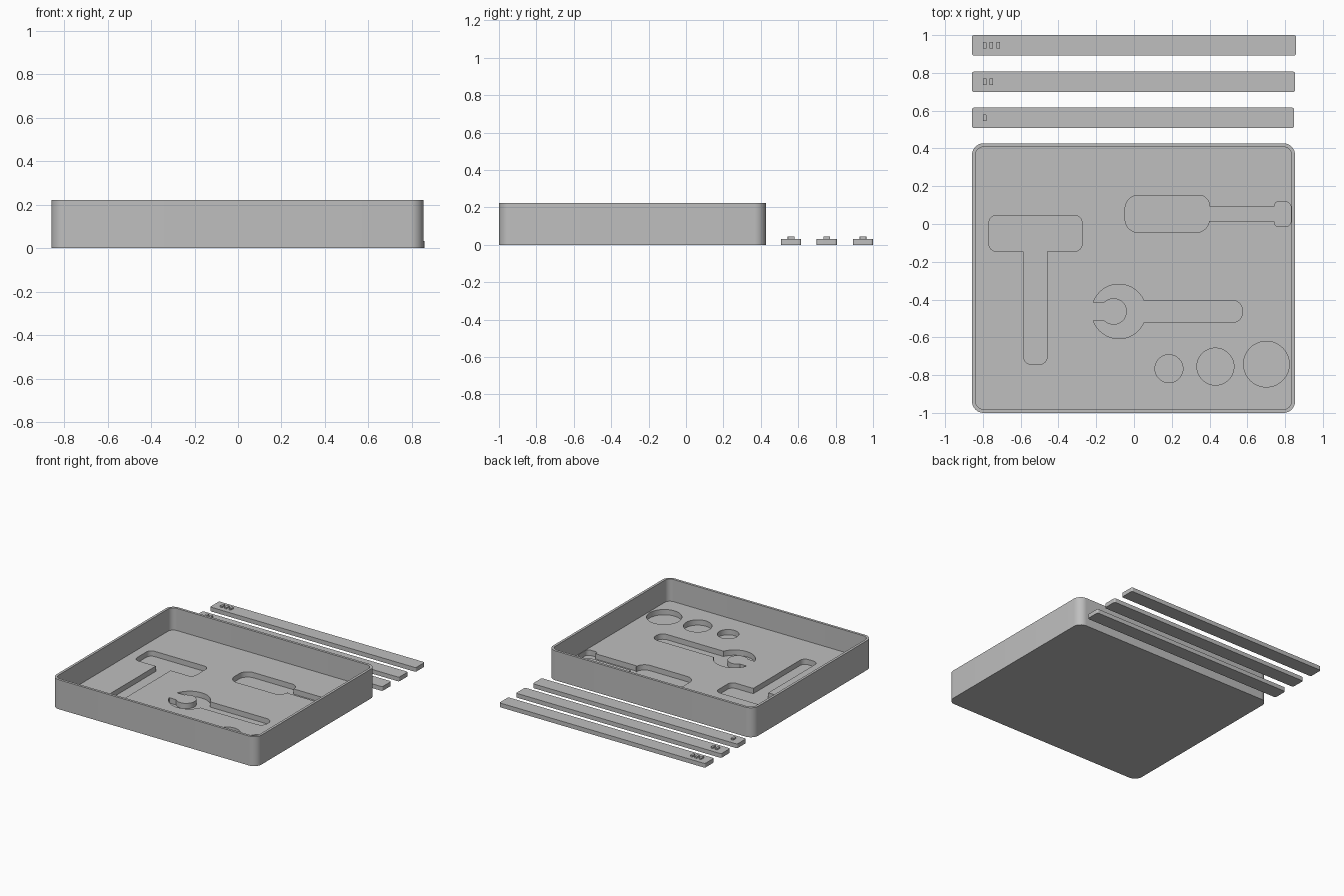
import bpy, bmesh, math
from mathutils import Vector

if "Cube" in bpy.data.objects:
    bpy.data.objects.remove(bpy.data.objects["Cube"])

grey = bpy.data.materials.new("plain grey")
grey.diffuse_color = (0.52, 0.52, 0.52, 1)
grey.use_nodes = True
grey.node_tree.nodes["Principled BSDF"].inputs["Base Color"].default_value = grey.diffuse_color


def fillet(points, n=10):
    """Round right-angled corners of an outline given as (x, y, radius)."""
    out = []
    for i, (x, y, r) in enumerate(points):
        p = Vector((x, y))
        if r == 0:
            out.append(p)
            continue
        u = (Vector(points[i - 1][:2]) - p).normalized()
        v = (Vector(points[(i + 1) % len(points)][:2]) - p).normalized()
        for k in range(n + 1):
            t = math.pi / 2 * k / n
            out.append(p + u * r * (1 - math.sin(t)) + v * r * (1 - math.cos(t)))
    return out


def rect(x0, x1, y0, y1, r):
    return fillet([(x0, y0, r), (x1, y0, r), (x1, y1, r), (x0, y1, r)])


def arc(cx, cy, r, a0, a1, n):
    return [Vector((cx + r * math.cos(a0 + (a1 - a0) * k / n),
                    cy + r * math.sin(a0 + (a1 - a0) * k / n))) for k in range(n + 1)]


def prism(name, outline, z0, z1):
    """Extrude a flat outline from z0 to z1."""
    bm = bmesh.new()
    face = bm.faces.new([bm.verts.new((p[0], p[1], z0)) for p in outline])
    ext = bmesh.ops.extrude_face_region(bm, geom=[face])
    top = [v for v in ext["geom"] if isinstance(v, bmesh.types.BMVert)]
    bmesh.ops.translate(bm, vec=(0, 0, z1 - z0), verts=top)
    bmesh.ops.recalc_face_normals(bm, faces=bm.faces)
    mesh = bpy.data.meshes.new(name)
    bm.to_mesh(mesh)
    bm.free()
    mesh.materials.append(grey)
    ob = bpy.data.objects.new(name, mesh)
    bpy.context.collection.objects.link(ob)
    return ob


def activate(ob):
    bpy.ops.object.select_all(action='DESELECT')
    ob.select_set(True)
    bpy.context.view_layer.objects.active = ob


def cut(ob, outline, z0, z1):
    """Cut a prism-shaped recess."""
    cutter = prism("cutter", outline, z0, z1)
    cutter.hide_render = True
    mod = ob.modifiers.new("cut", 'BOOLEAN')
    mod.operation, mod.solver, mod.object = 'DIFFERENCE', 'EXACT', cutter
    activate(ob)
    bpy.ops.object.modifier_apply(modifier=mod.name)
    bpy.data.objects.remove(cutter)


def smooth(ob):
    activate(ob)
    bpy.ops.object.shade_smooth_by_angle(angle=math.radians(30))


FLOOR, POCKET, RIM = 0.055, 0.015, 0.222

# Tray shell
tray = prism("tray", rect(-0.858, 0.853, -1.0, 0.427, 0.062), 0, RIM)
cut(tray, rect(-0.839, 0.834, -0.981, 0.408, 0.043), FLOOR, RIM + 0.1)

# Hammer pocket
hammer = fillet([(-0.768, 0.046, 0.04), (-0.768, -0.145, 0.04), (-0.584, -0.145, 0),
                 (-0.584, -0.743, 0.04), (-0.46, -0.743, 0.04), (-0.46, -0.145, 0),
                 (-0.275, -0.145, 0.04), (-0.275, 0.046, 0.04)])

# Screwdriver pocket
driver = fillet([(-0.047, 0.152, 0.07), (-0.047, -0.045, 0.07), (0.399, -0.045, 0.07),
                 (0.399, 0.014, 0), (0.744, 0.014, 0), (0.744, -0.014, 0.02),
                 (0.831, -0.014, 0.03), (0.831, 0.118, 0.03), (0.744, 0.118, 0.02),
                 (0.744, 0.093, 0), (0.399, 0.093, 0), (0.399, 0.152, 0.055)])

# Wrench pocket: open ring head with a rounded handle
cy, R, r, jaw, half = -0.463, 0.144, 0.07, 0.0475, 0.058
a_out, a_in, a_h = math.asin(jaw / R), math.asin(jaw / r), math.asin(half / R)
upper = arc(-0.08, cy, R, math.pi - a_out, a_h, 28)
lower = arc(-0.08, cy, R, -a_h, a_out - math.pi, 28)
inner = arc(-0.108, cy, r, a_in - math.pi, math.pi - a_in, 40)
raw = lambda pts: [(p.x, p.y, 0) for p in pts]
wrench = fillet(raw(upper) + [(0.574, cy + half, 0.052), (0.574, cy - half, 0.052)]
                + raw(lower) + raw(inner))

# Round socket pockets
sockets = [arc(x, y, s, 0, math.tau, 56)[:-1] for x, y, s in
           ((0.185, -0.766, 0.074), (0.431, -0.755, 0.098), (0.701, -0.742, 0.121))]

for outline in [hammer, driver, wrench] + sockets:
    cut(tray, outline, POCKET, FLOOR + 0.05)
smooth(tray)

# Loose divider strips, each marked with raised tally bars
for i, y in enumerate((0.562, 0.753, 0.946)):
    strip = prism(f"divider_strip_{i + 1}",
                  rect(-0.858, 0.848 + 0.005 * i, y - 0.054, y + 0.054, 0.012), 0, 0.032)
    smooth(strip)
    for k in range(i + 1):
        x = -0.791 + 0.036 * k
        prism(f"tally_bar_{i + 1}_{k + 1}",
              rect(x - 0.009, x + 0.009, y - 0.018, y + 0.018, 0.003), 0.03, 0.043)
